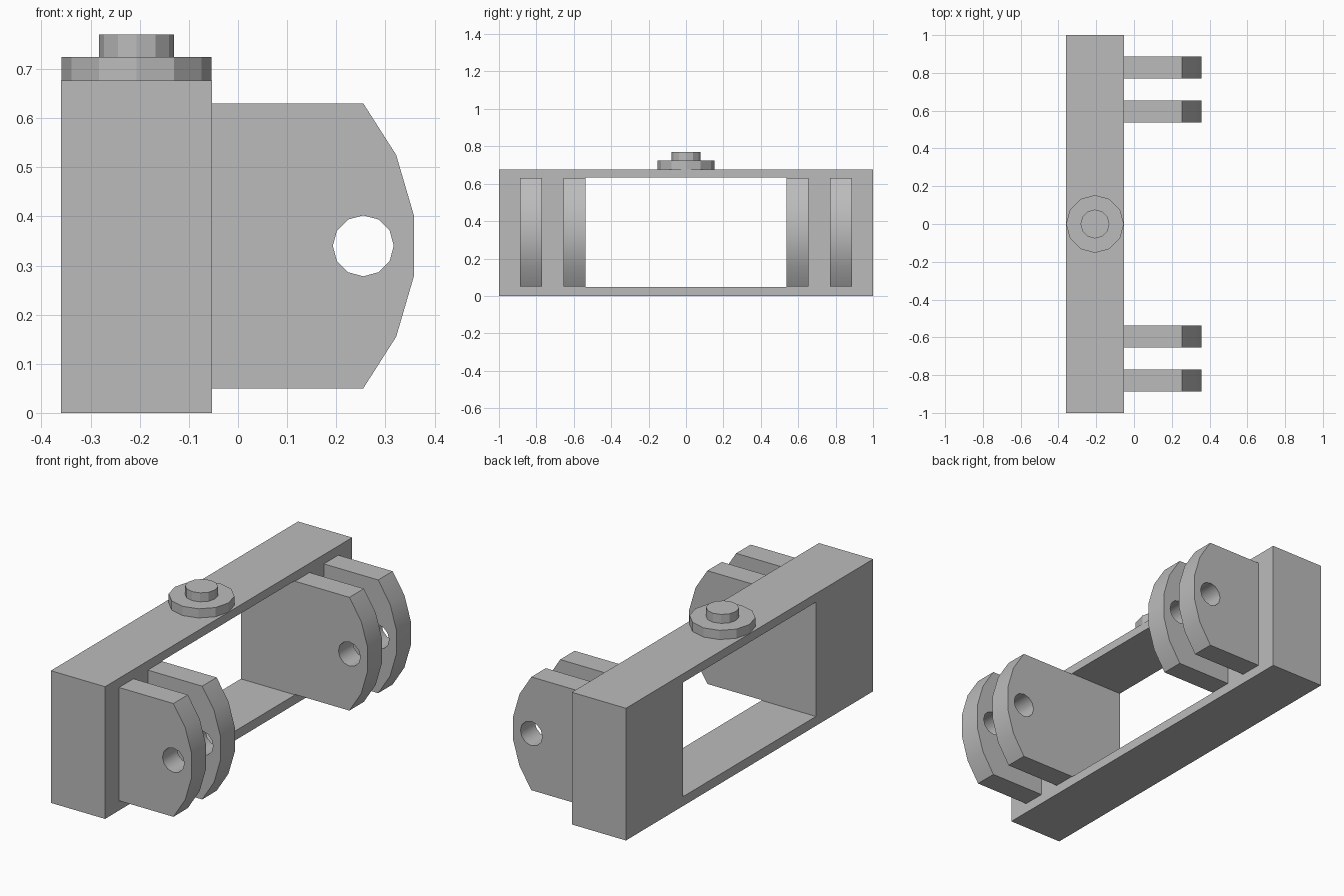
import bpy, bmesh, math

cube = bpy.data.objects.get("Cube")
if cube:
    bpy.data.objects.remove(cube, do_unlink=True)

GREY = (0.5, 0.5, 0.5, 1)
mat = bpy.data.materials.new("plain grey")
mat.use_nodes = True
mat.diffuse_color = GREY
mat.node_tree.nodes["Principled BSDF"].inputs["Base Color"].default_value = GREY


def circle(cx, cy, r, n=12):
    return [(cx + r * math.cos(math.tau * i / n), cy + r * math.sin(math.tau * i / n))
            for i in range(n)]


def extrude(name, outline, hole, place, depth):
    """Fill an outline (with an optional hole) and extrude it along depth."""
    bm = bmesh.new()
    edges = []
    for loop in filter(None, (outline, hole)):
        verts = [bm.verts.new(place(*p)) for p in loop]
        edges += [bm.edges.new((v, verts[i - 1])) for i, v in enumerate(verts)]
    bmesh.ops.triangle_fill(bm, edges=edges, use_beauty=True, use_dissolve=False)
    ext = bmesh.ops.extrude_face_region(bm, geom=bm.faces[:], use_keep_orig=True)
    moved = [g for g in ext["geom"] if isinstance(g, bmesh.types.BMVert)]
    bmesh.ops.translate(bm, verts=moved, vec=depth)
    bmesh.ops.dissolve_limit(bm, angle_limit=0.01, verts=bm.verts[:], edges=bm.edges[:])
    bmesh.ops.recalc_face_normals(bm, faces=bm.faces[:])
    mesh = bpy.data.meshes.new(name)
    bm.to_mesh(mesh)
    bm.free()
    mesh.materials.append(mat)
    obj = bpy.data.objects.new(name, mesh)
    bpy.context.collection.objects.link(obj)
    return obj


def rect(y, z0, z1):
    return [(-y, z0), (y, z0), (y, z1), (-y, z1)]


BACK, FRONT = -0.36, -0.053
MID = (BACK + FRONT) / 2

# Rectangular frame with a through opening
extrude("frame", rect(1, 0, 0.677), rect(0.537, 0.048, 0.633),
        lambda y, z: (BACK, y, z), (FRONT - BACK, 0, 0))

# Stepped pivot on the top bar
for name, radius, z, height in (("pivot_collar", 0.153, 0.677, 0.047),
                                ("pivot_pin", 0.0765, 0.724, 0.046)):
    extrude(name, circle(MID, 0, radius), None,
            lambda x, y, z=z: (x, y, z), (0, 0, height))

# Paired clevis plates with rounded ends and pin holes
AXIS_X, AXIS_Z = 0.255, 0.34
upper = [(FRONT, 0.29), (AXIS_X, 0.29), (0.322, 0.185), (0.358, 0.062)]
profile = [(x, AXIS_Z + h) for x, h in upper]
profile += [(x, AXIS_Z - h) for x, h in reversed(upper)]
bpy.ops.object.select_all(action="DESELECT")
for side, sign in (("front", -1), ("back", 1)):
    for kind, y in (("inner", 0.537), ("outer", 0.77)):
        plate = extrude(f"{side}_{kind}_plate", profile, circle(AXIS_X, AXIS_Z, 0.062),
                        lambda x, z: (x, sign * y, z), (0, sign * 0.117, 0))
        plate.select_set(True)
        bpy.context.view_layer.objects.active = plate
bpy.ops.object.shade_smooth_by_angle(angle=math.radians(32))
